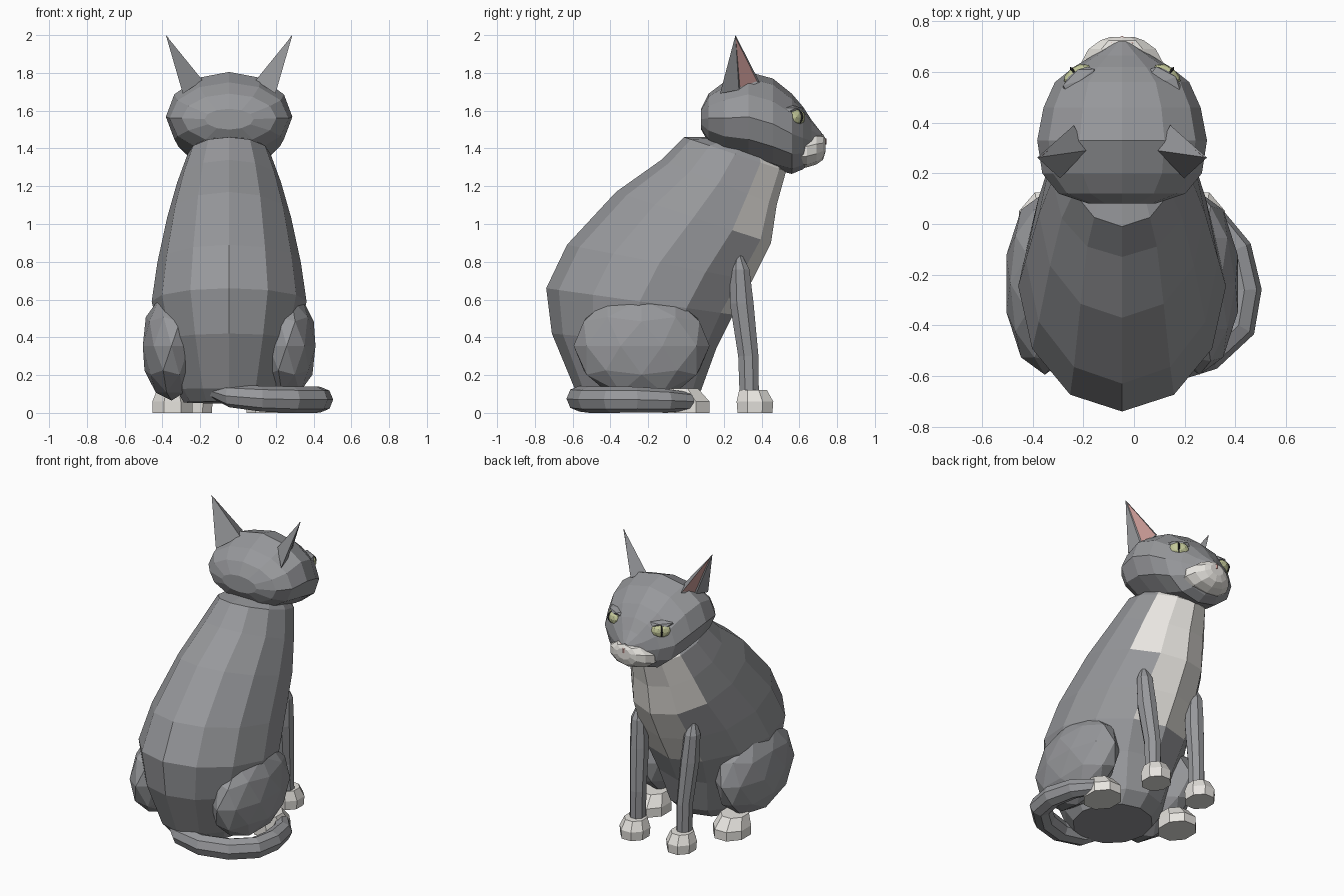
import bpy, bmesh
from math import sin, cos, pi
from mathutils import Vector, Matrix

if "Cube" in bpy.data.objects:
    bpy.data.objects.remove(bpy.data.objects["Cube"])

CX = -0.047  # the cat's own mirror plane; the tail sticks out to +x


def mat(name, rgb):
    m = bpy.data.materials.new(name)
    m.diffuse_color = (*rgb, 1)
    m.use_nodes = True
    m.node_tree.nodes["Principled BSDF"].inputs["Base Color"].default_value = m.diffuse_color
    return m


GREY = mat("grey_fur", (0.31, 0.315, 0.33))
WHITE = mat("white_fur", (0.8, 0.78, 0.74))
PINK = mat("pink_skin", (0.6, 0.33, 0.31))
EYE = mat("eye_green", (0.55, 0.58, 0.32))
DARK = mat("pupil_black", (0.02, 0.02, 0.02))


def finish(name, bm, *mats):
    bmesh.ops.recalc_face_normals(bm, faces=bm.faces)
    me = bpy.data.meshes.new(name)
    bm.to_mesh(me)
    bm.free()
    for m in mats:
        me.materials.append(m)
    ob = bpy.data.objects.new(name, me)
    ob.location.x = CX
    bpy.context.collection.objects.link(ob)
    return ob


def loft(name, rings, *mats, pick=None):
    """Skin rings of points; pick(row, column) gives the material slot."""
    bm = bmesh.new()
    vs = [[bm.verts.new(p) for p in r] for r in rings]
    n = len(rings[0])
    for i in range(len(vs) - 1):
        for j in range(n):
            k = (j + 1) % n
            f = bm.faces.new((vs[i][j], vs[i][k], vs[i + 1][k], vs[i + 1][j]))
            f.material_index = pick(i, j) if pick else 0
    bm.faces.new(vs[0])
    bm.faces.new(vs[-1])
    return finish(name, bm, *mats)


def ring(c, u, v, n):
    """Ellipse of n points about c with half axes u and v."""
    c, u, v = Vector(c), Vector(u), Vector(v)
    return [c + u * cos(2 * pi * j / n) + v * sin(2 * pi * j / n) for j in range(n)]


def flat_ring(x, y, z, rx, ry, n=8):
    a = pi / n
    return [Vector((x + rx * cos(2 * pi * j / n + a), y + ry * sin(2 * pi * j / n + a), z)) for j in range(n)]


def y_ring(y, lo, hi, w, n=12):
    return ring((0, y, (lo + hi) / 2), (0, 0, (hi - lo) / 2), (w, 0, 0), n)


def ball(name, c, r, m, turn=0, sub=2):
    bm = bmesh.new()
    bmesh.ops.create_icosphere(bm, subdivisions=sub, radius=1)
    bm.transform(Matrix.Translation(c) @ Matrix.Rotation(turn, 4, 'Z') @ Matrix.Diagonal((*r, 1)))
    return finish(name, bm, m)


# Body: tilted rings from back point to chest point, with half width
body = [(-.52, .06, .0, .05, .24), (-.59, .13, .08, .12, .28), (-.71, .42, .16, .34, .36),
        (-.74, .66, .25, .52, .41), (-.63, .89, .35, .70, .38), (-.37, 1.17, .45, .90, .328),
        (-.13, 1.34, .48, 1.10, .275), (-.01, 1.46, .53, 1.28, .22), (.10, 1.46, .48, 1.37, .17)]
rings = [ring((0, (a + c) / 2, (b + d) / 2), (0, (c - a) / 2, (d - b) / 2), (w, 0, 0), 12)
         for a, b, c, d, w in body]
loft("body", rings, GREY, WHITE,
     pick=lambda i, j: int(i >= 3 and (j in (0, 11) or (i >= 5 and j in (1, 10)))))

# Head and muzzle: upright rings from back to nose
head = [(.08, 1.50, 1.61, .13), (.12, 1.43, 1.69, .25), (.20, 1.37, 1.75, .315), (.33, 1.33, 1.805, .335),
        (.46, 1.29, 1.77, .31), (.56, 1.265, 1.69, .265), (.62, 1.29, 1.62, .19), (.665, 1.33, 1.55, .115),
        (.72, 1.42, 1.48, .025)]
loft("head", [y_ring(*r) for r in head], GREY)
muzzle = [(.55, 1.30, 1.45, .16), (.64, 1.30, 1.47, .168), (.69, 1.315, 1.48, .14), (.725, 1.34, 1.475, .09),
          (.738, 1.38, 1.455, .05)]
loft("muzzle", [y_ring(*r, n=10) for r in muzzle], WHITE)

# Nose
bm = bmesh.new()
pts = [(-.045, .715, 1.468), (.045, .715, 1.468), (0, .743, 1.42), (0, .743, 1.452), (0, .69, 1.45)]
v = [bm.verts.new(p) for p in pts]
for f in ((0, 1, 3), (0, 3, 2), (1, 2, 3), (0, 4, 1), (0, 2, 4), (1, 4, 2)):
    bm.faces.new([v[i] for i in f])
finish("nose", bm, PINK)

for s, side in ((1, "right"), (-1, "left")):
    # Ear: pyramid with a sunk pink opening
    bm = bmesh.new()
    pts = [(.335, .262, 2.0), (.245, .18, 1.69), (.14, .29, 1.76), (.19, .39, 1.75), (.225, .28, 1.71)]
    t, b, i, f, o = [bm.verts.new((s * x, y, z)) for x, y, z in pts]
    tris = [bm.faces.new(k) for k in ((t, b, i), (t, i, f), (t, f, o), (t, o, b), (b, o, i), (i, o, f))]
    bmesh.ops.recalc_face_normals(bm, faces=bm.faces)
    bmesh.ops.inset_individual(bm, faces=[tris[2]], thickness=.014, depth=-.006)
    tris[2].material_index = 1
    finish(side + "_ear", bm, GREY, PINK)

    # Eye, slit pupil and brow
    ball(side + "_eye", (s * .175, .58, 1.565), (.065, .043, .048), EYE, -s * .65)
    ball(side + "_pupil", (s * .178, .584, 1.567), (.011, .045, .045), DARK, -s * .65)
    ball(side + "_brow", (s * .17, .565, 1.605), (.085, .045, .022), GREY, -s * .65, 1)

    # Haunch and hind foot
    ball(side + "_haunch", (s * .305, -.235, .355), (.16, .36, .29), GREY)
    x = s * .30
    loft(side + "_hind_foot", [flat_ring(x, 0, 0, .115, .135), flat_ring(x, 0, .06, .115, .135),
                               flat_ring(x, -.03, .13, .085, .10)], WHITE)

    # Front leg and paw
    leg = [(.175, .335, .08, .05, .055), (.175, .33, .3, .05, .058), (.19, .295, .58, .058, .068),
           (.20, .285, .76, .05, .055), (.20, .275, .85, .015, .015)]
    loft(side + "_front_leg", [flat_ring(s * x, y, z, a, b) for x, y, z, a, b in leg], GREY)
    x = s * .175
    loft(side + "_front_paw", [flat_ring(x, .365, 0, .09, .10), flat_ring(x, .365, .06, .095, .105),
                               flat_ring(x, .355, .12, .07, .08)], WHITE)

# Tail: tube curled round the right side
path = [(-.13, -.47, .13, .03), (0, -.55, .09, .06), (.17, -.565, .075, .068), (.34, -.51, .07, .07),
        (.46, -.40, .07, .07), (.483, -.26, .07, .068), (.45, -.10, .065, .062), (.37, .01, .06, .05),
        (.33, .04, .06, .025)]
rings = []
for i, (x, y, z, r) in enumerate(path):
    a, b = path[max(i - 1, 0)], path[min(i + 1, len(path) - 1)]
    d = Vector((b[0] - a[0], b[1] - a[1], 0)).normalized()
    rings.append(ring((x, y, z), (d.y * r, -d.x * r, 0), (0, 0, r), 8))
loft("tail", rings, GREY)
